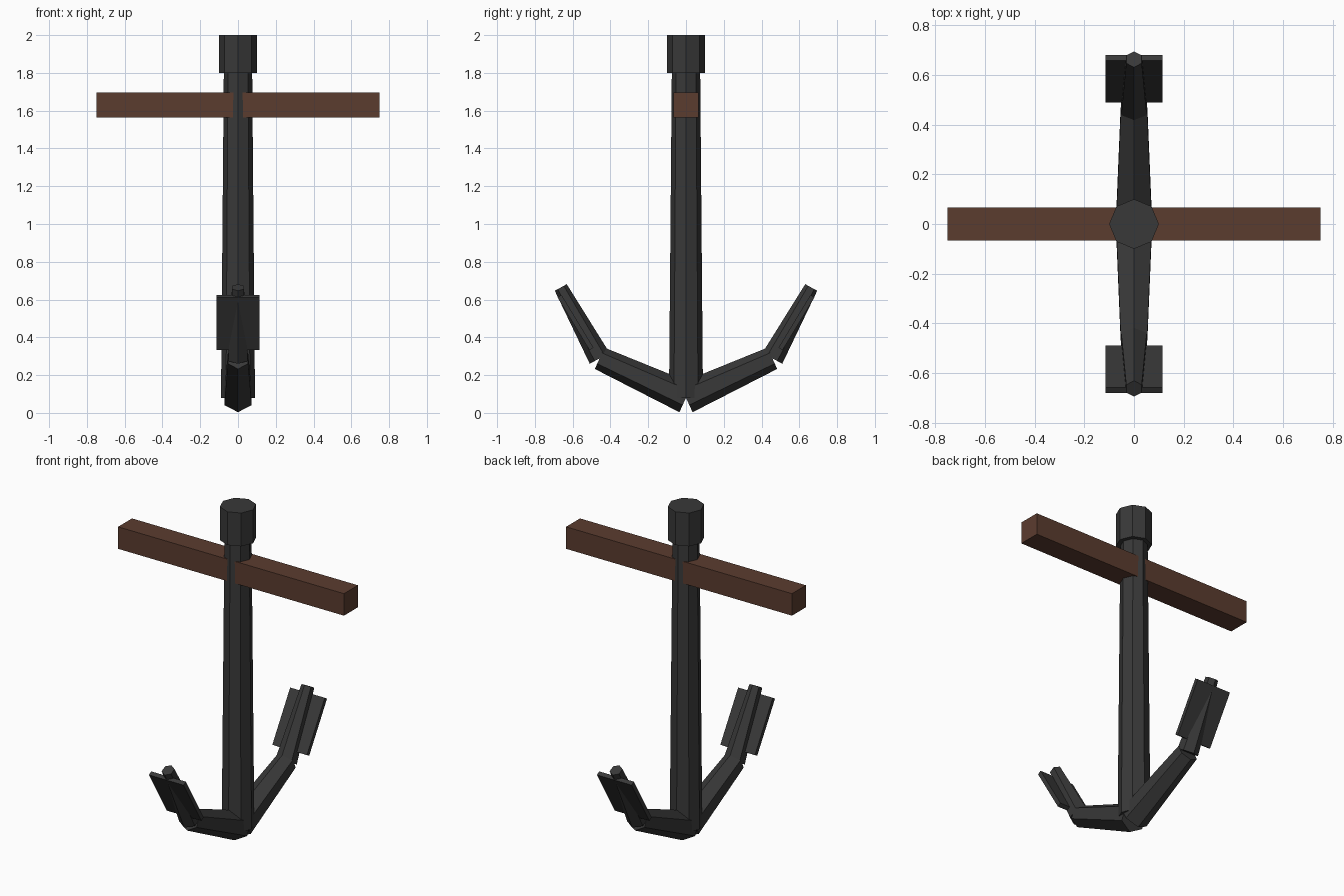
import bpy, bmesh, math
from mathutils import Vector, Matrix

if "Cube" in bpy.data.objects:
    bpy.data.objects.remove(bpy.data.objects["Cube"])


def material(name, rgb):
    m = bpy.data.materials.new(name)
    m.diffuse_color = (*rgb, 1)
    m.use_nodes = True
    m.node_tree.nodes["Principled BSDF"].inputs["Base Color"].default_value = m.diffuse_color
    return m


iron = material("dark_iron", (0.04, 0.04, 0.04))
wood = material("brown_wood", (0.105, 0.045, 0.028))


def finish(name, bm, mat):
    bmesh.ops.recalc_face_normals(bm, faces=bm.faces[:])
    me = bpy.data.meshes.new(name)
    bm.to_mesh(me)
    bm.free()
    me.materials.append(mat)
    ob = bpy.data.objects.new(name, me)
    bpy.context.collection.objects.link(ob)
    return ob


def tapered_bar(name, p0, p1, r0, r1, sides, mat):
    """Tapered prism between two points in the YZ plane, one edge in that plane."""
    p0, p1 = Vector(p0), Vector(p1)
    x = Vector((1, 0, 0))
    u = (p1 - p0).normalized().cross(x)
    bm = bmesh.new()
    rings = []
    for p, r in ((p0, r0), (p1, r1)):
        ring = []
        for i in range(sides):
            a = math.tau * i / sides
            ring.append(bm.verts.new(p + r * (math.cos(a) * u + math.sin(a) * x)))
        bm.faces.new(ring)
        rings.append(ring)
    for i in range(sides):
        j = (i + 1) % sides
        bm.faces.new((rings[0][i], rings[0][j], rings[1][j], rings[1][i]))
    return finish(name, bm, mat)


def box(name, centre, size, mat, tilt=0):
    bm = bmesh.new()
    m = (Matrix.Translation(centre) @ Matrix.Rotation(tilt, 4, 'X')
         @ Matrix.Diagonal((*size, 1)))
    bmesh.ops.create_cube(bm, size=1, matrix=m)
    return finish(name, bm, mat)


# Shank, its head and the wooden cross stock
tapered_bar("shank", (0, 0, 0.08), (0, 0, 1.82), 0.09, 0.075, 8, iron)
tapered_bar("head", (0, 0, 1.8), (0, 0, 2.0), 0.1, 0.1, 8, iron)
box("stock", (0, 0, 1.63), (1.5, 0.132, 0.132), wood)

# Arm, upturned bill and flat fluke on each side
for s, side in ((-1, "front"), (1, "back")):
    elbow = (0, s * 0.457, 0.289)
    tapered_bar(side + "_arm", (0, 0, 0.08), elbow, 0.084, 0.062, 6, iron)
    tapered_bar(side + "_bill", elbow, (0, s * 0.663, 0.664), 0.06, 0.036, 6, iron)
    box(side + "_fluke", (0, s * 0.585, 0.4785), (0.23, 0.326, 0.025), iron,
        s * math.radians(58.75))
